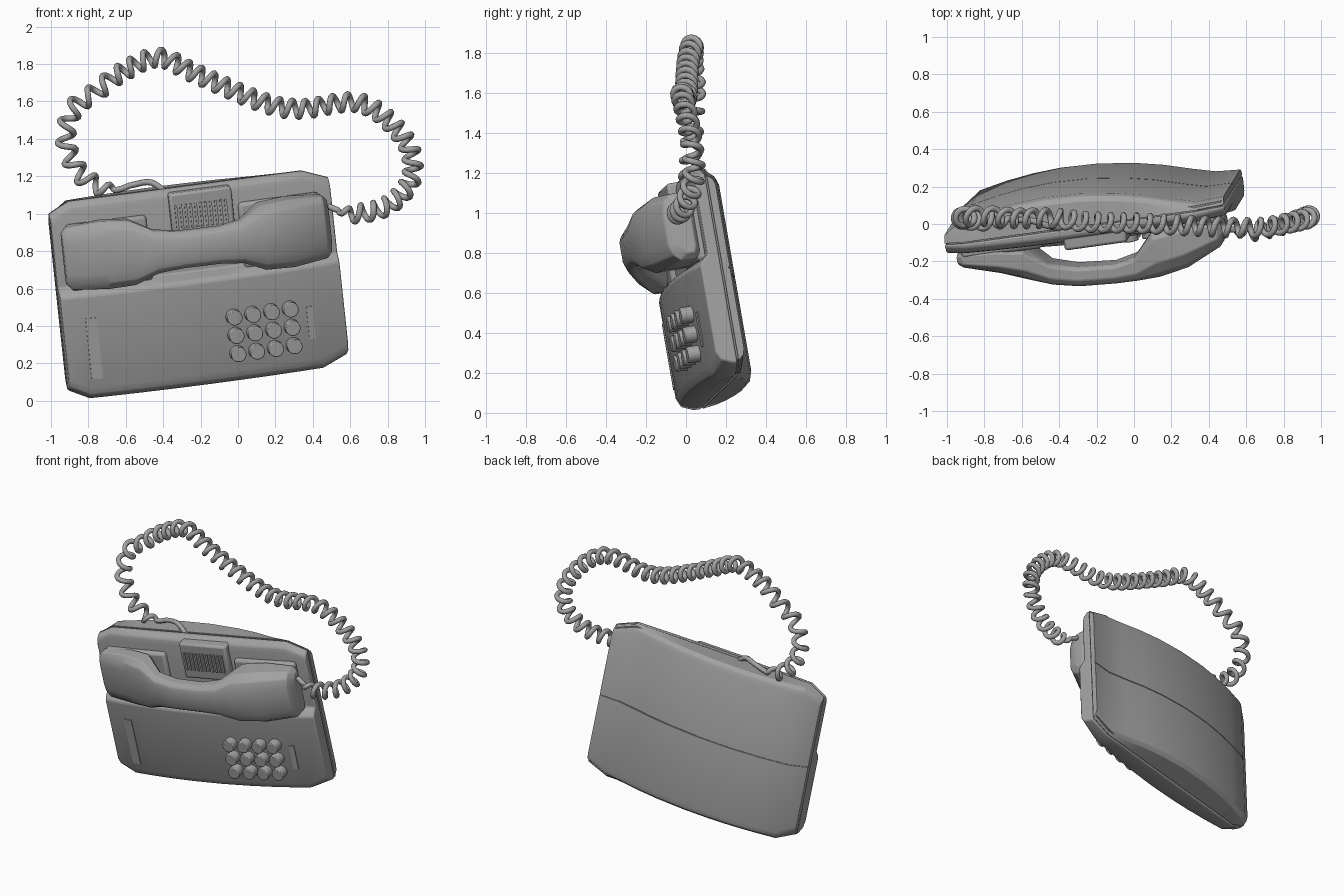
import bpy, bmesh, math
from mathutils import Vector, Matrix

if "Cube" in bpy.data.objects:
    bpy.data.objects.remove(bpy.data.objects["Cube"])

grey = bpy.data.materials.new("plain_grey")
grey.use_nodes = True
grey.diffuse_color = (0.36, 0.36, 0.36, 1)
grey.node_tree.nodes["Principled BSDF"].inputs["Base Color"].default_value = (0.36, 0.36, 0.36, 1)

# Tilted frame of the telephone: u along its length, v up, w out of its front
V = Vector((-0.105, -0.17, 0.98)).normalized()
U = Vector((0.98, 0.135, 0.133))
U = (U - V * U.dot(V)).normalized()
FRAME = Matrix((U, V.cross(U), V)).transposed().to_4x4()
FRAME.translation = (-0.2, -0.025, 0.612)


def finish(obj, angle=30):
    obj.data.materials.append(grey)
    bpy.ops.object.select_all(action="DESELECT")
    obj.select_set(True)
    bpy.context.view_layer.objects.active = obj
    bpy.ops.object.shade_smooth_by_angle(angle=math.radians(angle))


def make(name, bm, bevel=0):
    bmesh.ops.recalc_face_normals(bm, faces=bm.faces)
    mesh = bpy.data.meshes.new(name)
    bm.to_mesh(mesh)
    bm.free()
    obj = bpy.data.objects.new(name, mesh)
    bpy.context.collection.objects.link(obj)
    obj.matrix_world = FRAME
    if bevel:
        mod = obj.modifiers.new("bevel", "BEVEL")
        mod.width, mod.segments, mod.limit_method = bevel, 2, "ANGLE"
    finish(obj)
    return obj


def loft(name, stations, section, bevel=0):
    """Skin closed (w, v) sections placed along u."""
    bm = bmesh.new()
    rings = [[bm.verts.new((u, -w, v)) for w, v in section(u)] for u in stations]
    for a, b in zip(rings, rings[1:]):
        for i in range(len(a)):
            j = (i + 1) % len(a)
            bm.faces.new((a[i], a[j], b[j], b[i]))
    bm.faces.new(rings[0])
    bm.faces.new(rings[-1])
    return make(name, bm, bevel)


def box(name, u, w, v, size, bevel=0):
    bm = bmesh.new()
    bmesh.ops.create_cube(bm, size=1)
    bmesh.ops.scale(bm, vec=size, verts=bm.verts)
    bmesh.ops.translate(bm, vec=(u, -w, v), verts=bm.verts)
    return make(name, bm, bevel)


def interp(table, u):
    for a, b in zip(table, table[1:]):
        if u <= b[0]:
            t = (u - a[0]) / (b[0] - a[0])
            return [p + (q - p) * t for p, q in zip(a[1:], b[1:])]
    return table[-1][1:]


# Bowed case made of a front and a back shell
END = 0.76
STATIONS = [-END, -0.65, -0.5, -0.35, -0.2, 0, 0.2, 0.35, 0.5, 0.62, END]
SEAM = -0.1


def bow(u):
    return 0.065 - 0.065 * (u / END) ** 2


def half_height(u):
    return 0.48 if abs(u) > 0.74 else 0.535


def front_section(u):
    f, h = bow(u), half_height(u)
    r = -0.025 - 0.02 * (u / END) ** 2
    return [(SEAM, -h), (f - 0.08, -h), (f - 0.02, -h + 0.025), (f, -h + 0.07), (f, 0.03),
            (f - 0.015, 0.05), (r, 0.08), (r, h - 0.06), (r - 0.01, h - 0.025), (r - 0.04, h), (SEAM, h)]


def back_section(u):
    s, h = SEAM - 0.008, half_height(u)
    b = min(-0.28 + 0.2 * ((u + 0.15) / 0.9) ** 2, -0.145)
    if abs(u) == END:
        b = -0.145
    return [(s, -h), (b + 0.035, -h + 0.01), (b + 0.01, -h + 0.03), (b, -h + 0.06),
            (b, -0.006), (b + 0.008, -0.006), (b + 0.008, -0.001), (b, -0.001),
            (b, h - 0.06), (b + 0.01, h - 0.03), (b + 0.035, h - 0.01), (s, h)]


def core_section(u):
    h = half_height(u) - 0.015
    return [(SEAM - 0.03, -h), (SEAM + 0.02, -h), (SEAM + 0.02, h), (SEAM - 0.03, h)]


loft("front_shell", STATIONS, front_section, 0.008)
loft("back_shell", STATIONS, back_section, 0.008)
loft("seam_core", [u * 0.985 for u in STATIONS], core_section)

# Cradle rests under both handset ends, and the grille between them
for side, u in (("right", -0.47), ("left", 0.47)):
    box(side + "_cradle_rest", u, -0.03, 0.24, (0.44, 0.06, 0.36), 0.02)
box("grille_block", 0.05, -0.035, 0.39, (0.34, 0.1, 0.26), 0.015)
for i in range(11):
    box("grille_rib", -0.09 + i * 0.027, 0.017, 0.39, (0.013, 0.012, 0.13))

# Handset: u, inner depth, outer depth, half height
HANDSET = [(-0.72, -0.02, 0.04, 0.14), (-0.69, -0.03, 0.06, 0.17), (-0.5, -0.03, 0.115, 0.185),
           (-0.36, -0.01, 0.17, 0.175), (-0.24, 0.1, 0.22, 0.115), (-0.1, 0.14, 0.25, 0.1),
           (0.1, 0.155, 0.262, 0.1), (0.22, 0.13, 0.262, 0.115), (0.34, 0.0, 0.253, 0.175),
           (0.5, -0.02, 0.222, 0.185), (0.69, -0.02, 0.135, 0.17), (0.72, 0.0, 0.08, 0.14)]


def handset_section(u):
    a, b, h = interp(HANDSET, u)
    c, v = (b - a) * 0.35, 0.245
    return [(a, v - h * 0.8), (a + c * 0.4, v - h), (b - c, v - h), (b - c * 0.3, v - h * 0.8),
            (b, v - h * 0.5), (b, v + h * 0.5), (b - c * 0.3, v + h * 0.8), (b - c, v + h),
            (a + c * 0.4, v + h), (a, v + h * 0.8)]


loft("handset", [row[0] for row in HANDSET], handset_section, 0.006)

# Keypad, four columns by three rows
for col in range(4):
    for row in range(3):
        u, v = 0.15 + col * 0.103, -0.175 - row * 0.1
        bm = bmesh.new()
        bmesh.ops.create_cone(bm, cap_ends=True, segments=20, radius1=0.043, radius2=0.041, depth=0.09,
                              matrix=Matrix.Translation((u, -bow(u) - 0.012, v)) @ Matrix.Rotation(math.pi / 2, 4, "X"))
        make("key_button", bm, 0.005)


# Thin label plates that follow the bowed front
def plate(name, u0, u1, v0, v1):
    loft(name, [u0, (u0 + u1) / 2, u1],
         lambda u: [(bow(u) - 0.003, v0), (bow(u) + 0.005, v0), (bow(u) + 0.005, v1), (bow(u) - 0.003, v1)])


plate("name_plate", -0.64, -0.58, -0.42, -0.09)
plate("side_plate", 0.55, 0.585, -0.355, -0.18)

# Coiled cord: its centre line, from the case top to the handset end
PATH = [Vector(p) for p in (
    (-0.36, -0.03, 1.09), (-0.46, -0.01, 1.165), (-0.56, 0.02, 1.155), (-0.67, 0.02, 1.13),
    (-0.83, 0.02, 1.2), (-0.92, 0.03, 1.38), (-0.88, 0.04, 1.56), (-0.76, 0.04, 1.65),
    (-0.63, 0.03, 1.75), (-0.43, 0.03, 1.835), (-0.23, 0.01, 1.75), (0.12, 0.0, 1.6),
    (0.33, -0.01, 1.56), (0.66, -0.02, 1.59), (0.89, 0.02, 1.4), (0.93, 0.04, 1.2),
    (0.81, 0.0, 1.05), (0.62, -0.04, 1.0), (0.48, -0.02, 1.04))]


def spline(a, b, c, d, t):
    return 0.5 * (2 * b + (c - a) * t + (2 * a - 5 * b + 4 * c - d) * t * t + (3 * b - a - 3 * c + d) * t ** 3)


line = []
for i in range(len(PATH) - 1):
    a, d = PATH[max(i - 1, 0)], PATH[min(i + 2, len(PATH) - 1)]
    line += [spline(a, PATH[i], PATH[i + 1], d, k / 60) for k in range(60)]
total = sum((q - p).length for p, q in zip(line, line[1:]))

coil, phase, run = [], 0, 0
for p, q in zip(line, line[1:]):
    step = (q - p).length
    run += step
    phase += 2 * math.pi * step / (0.105 if run < 1.2 else 0.076)
    grow = min(max(run - 0.32, 0) / 0.1, max(total - run - 0.05, 0) / 0.1, 1)
    tangent = (q - p).normalized()
    side = tangent.cross(Vector((0, 1, 0))).normalized()
    coil.append(p + 0.043 * grow * (side * math.cos(phase) + side.cross(tangent) * math.sin(phase)))

curve = bpy.data.curves.new("coiled_cord", "CURVE")
curve.dimensions = "3D"
curve.bevel_depth, curve.bevel_resolution, curve.use_fill_caps = 0.0165, 2, True
wire = curve.splines.new("POLY")
wire.points.add(len(coil) - 1)
for point, co in zip(wire.points, coil):
    point.co = (*co, 1)
cord = bpy.data.objects.new("coiled_cord", curve)
bpy.context.collection.objects.link(cord)
bpy.ops.object.select_all(action="DESELECT")
cord.select_set(True)
bpy.context.view_layer.objects.active = cord
bpy.ops.object.convert(target="MESH")
finish(bpy.context.object, 60)
